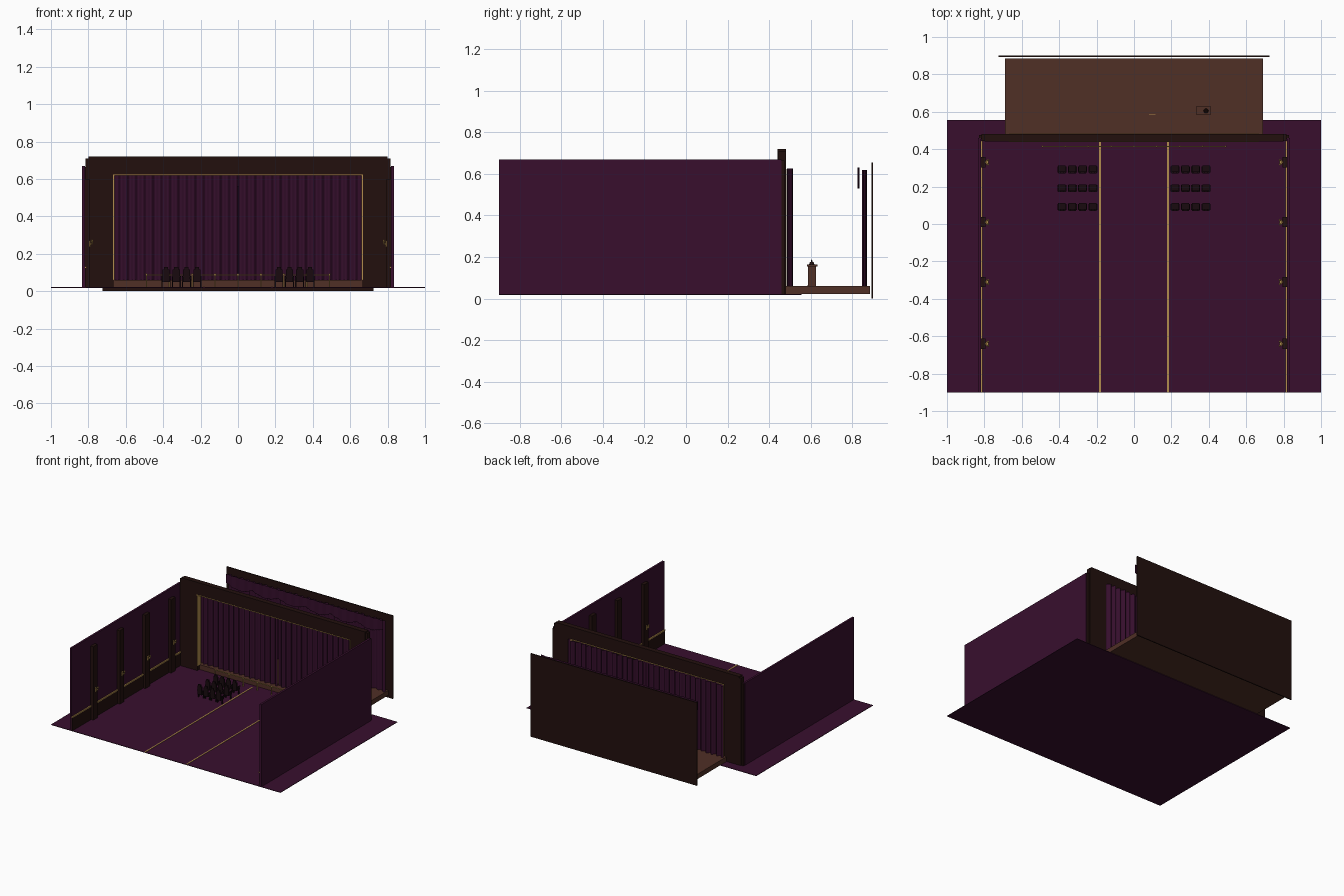
import bpy, bmesh, math

if "Cube" in bpy.data.objects:
    bpy.data.objects.remove(bpy.data.objects["Cube"])


def material(name, rgb):
    m = bpy.data.materials.new(name)
    m.diffuse_color = (*rgb, 1)
    m.use_nodes = True
    m.node_tree.nodes["Principled BSDF"].inputs["Base Color"].default_value = m.diffuse_color
    return m


PURPLE = material("plum", (0.040, 0.0048, 0.027))
DRAPE = material("drape plum", (0.036, 0.0045, 0.025))
WOOD = material("dark wood", (0.016, 0.0052, 0.0042))
BOARDS = material("stage boards", (0.080, 0.029, 0.019))
GOLD = material("gold", (0.45, 0.27, 0.075))
SEAT = material("seat dark", (0.009, 0.003, 0.0045))


def finish(name, bm, mat, smooth=False):
    me = bpy.data.meshes.new(name)
    bmesh.ops.recalc_face_normals(bm, faces=bm.faces)
    bm.to_mesh(me)
    bm.free()
    me.materials.append(mat)
    for p in me.polygons:
        p.use_smooth = smooth
    ob = bpy.data.objects.new(name, me)
    bpy.context.collection.objects.link(ob)
    return ob


def add_box(bm, x0, x1, y0, y1, z0, z1):
    vs = bmesh.ops.create_cube(bm, size=1)["verts"]
    for v in vs:
        v.co.x = x1 if v.co.x > 0 else x0
        v.co.y = y1 if v.co.y > 0 else y0
        v.co.z = z1 if v.co.z > 0 else z0


def add_cone(bm, x, y, z0, z1, r0, r1, sides=10):
    vs = bmesh.ops.create_cone(bm, cap_ends=True, segments=sides,
                               radius1=r0, radius2=r1, depth=z1 - z0)["verts"]
    bmesh.ops.translate(bm, verts=vs, vec=(x, y, (z0 + z1) / 2))


def add_ball(bm, x, y, z, r):
    vs = bmesh.ops.create_uvsphere(bm, u_segments=10, v_segments=6, radius=r)["verts"]
    bmesh.ops.translate(bm, verts=vs, vec=(x, y, z))


def boxes(name, mat, *dims):
    bm = bmesh.new()
    for d in dims:
        add_box(bm, *d)
    return finish(name, bm, mat)


def both(x0, x1, *rest):
    """The same box on the right and on the left."""
    return [(x0, x1, *rest), (-x1, -x0, *rest)]


def curtain(name, x0, x1, y, z0, z1, folds, amp, scallop=0.0, mat=DRAPE):
    """Pleated cloth sheet with an optional scalloped hem."""
    bm = bmesh.new()
    n = folds * 8
    prev = None
    for i in range(n + 1):
        t = i / n
        x = x0 + (x1 - x0) * t
        a = 2 * math.pi * folds * t
        yy = y + amp * (0.75 * math.sin(a) + 0.25 * math.sin(a * 0.37 + 1))
        hem = z0 + scallop * (1 - abs(math.sin(math.pi * 6 * t)))
        cur = (bm.verts.new((x, yy, hem)), bm.verts.new((x, yy, z1)))
        if prev:
            bm.faces.new((prev[0], cur[0], cur[1], prev[1]))
        prev = cur
    return finish(name, bm, mat, True)


# Auditorium floor and side walls
boxes("floor", PURPLE, (-1, 1, -0.9, 0.555, 0.018, 0.022))
boxes("side_walls", PURPLE, *both(0.819, 0.835, -0.9, 0.46, 0.02, 0.67))
boxes("wainscot", WOOD, *both(0.813, 0.8195, -0.9, 0.445, 0.022, 0.125))
boxes("wall_rails", GOLD, *both(0.809, 0.8195, -0.9, 0.445, 0.125, 0.133))
boxes("aisle_lines", GOLD, *both(0.176, 0.186, -0.9, 0.44, 0.022, 0.0245))

# Wall pilasters with gold sconces
PILASTERS = (-0.64, -0.31, 0.01, 0.33)
dims = []
for y in PILASTERS:
    dims += both(0.794, 0.8195, y - 0.027, y + 0.027, 0.022, 0.6)
boxes("pilasters", WOOD, *dims)
bm = bmesh.new()
for s in (-1, 1):
    for y in PILASTERS:
        add_box(bm, *sorted((s * 0.794, s * 0.788)), y - 0.006, y + 0.006, 0.235, 0.27)
        add_box(bm, *sorted((s * 0.79, s * 0.777)), y - 0.012, y + 0.012, 0.25, 0.256)
        for dy in (-0.011, 0.011):
            add_cone(bm, s * 0.78, y + dy, 0.252, 0.27, 0.003, 0.006, 8)
            add_ball(bm, s * 0.78, y + dy, 0.271, 0.005)
finish("sconces", bm, GOLD)

# Proscenium arch with gold edging
boxes("arch_columns", WOOD, *both(0.666, 0.815, 0.445, 0.48, 0.02, 0.71),
      *both(0.80, 0.83, 0.455, 0.475, 0.02, 0.665))
boxes("arch_header", WOOD, (-0.80, 0.80, 0.44, 0.48, 0.623, 0.72))
boxes("arch_trim", GOLD, *both(0.661, 0.667, 0.442, 0.484, 0.06, 0.623),
      (-0.667, 0.667, 0.438, 0.484, 0.618, 0.624))

# Stage platform and back wall
boxes("stage", BOARDS, (-0.69, 0.69, 0.47, 0.885, 0.022, 0.06))
boxes("back_wall", WOOD, (-0.725, 0.725, 0.892, 0.90, 0, 0.655))

# Stage drapery
curtain("curtain_left", -0.68, -0.002, 0.5, 0.06, 0.625, 15, 0.014)
curtain("curtain_right", 0.002, 0.68, 0.5, 0.06, 0.625, 15, 0.014)
curtain("back_curtain", -0.685, 0.685, 0.858, 0.06, 0.62, 26, 0.012)
curtain("border_curtain", -0.685, 0.685, 0.83, 0.53, 0.63, 20, 0.004, 0.03)

# Lectern on the stage
boxes("lectern", BOARDS, (0.342, 0.402, 0.588, 0.625, 0.06, 0.155),
      (0.335, 0.41, 0.583, 0.632, 0.155, 0.165))
bm = bmesh.new()
add_cone(bm, 0.385, 0.605, 0.165, 0.175, 0.013, 0.009)
add_cone(bm, 0.385, 0.605, 0.175, 0.187, 0.004, 0.002)
finish("lectern_lamp", bm, WOOD)
boxes("stage_mark", GOLD, (0.08, 0.115, 0.582, 0.586, 0.06, 0.064))

# Orchestra rail
bm = bmesh.new()
add_box(bm, -0.492, 0.492, 0.412, 0.418, 0.084, 0.09)
for i in range(9):
    x = -0.49 + i * 0.1225
    add_box(bm, x - 0.003, x + 0.003, 0.412, 0.418, 0.022, 0.086)
    add_ball(bm, x, 0.415, 0.09, 0.005)
finish("orchestra_rail", bm, GOLD)

# Theatre seats facing the stage
bm = bmesh.new()
for s in (-1, 1):
    for y in (0.09, 0.19, 0.29):
        for i in range(4):
            x = s * (0.22 + 0.055 * i)
            add_box(bm, x - 0.02, x + 0.02, y - 0.015, y + 0.022, 0.05, 0.064)
            add_box(bm, x - 0.019, x + 0.019, y - 0.02, y - 0.01, 0.05, 0.115)
            add_box(bm, x - 0.011, x + 0.011, y - 0.02, y - 0.01, 0.115, 0.13)
            for dx in (-0.021, 0.021):
                add_box(bm, x + dx - 0.003, x + dx + 0.003, y - 0.015, y + 0.018, 0.076, 0.082)
                add_box(bm, x + dx - 0.003, x + dx + 0.003, y - 0.004, y + 0.006, 0.022, 0.077)
finish("seats", bm, SEAT)
